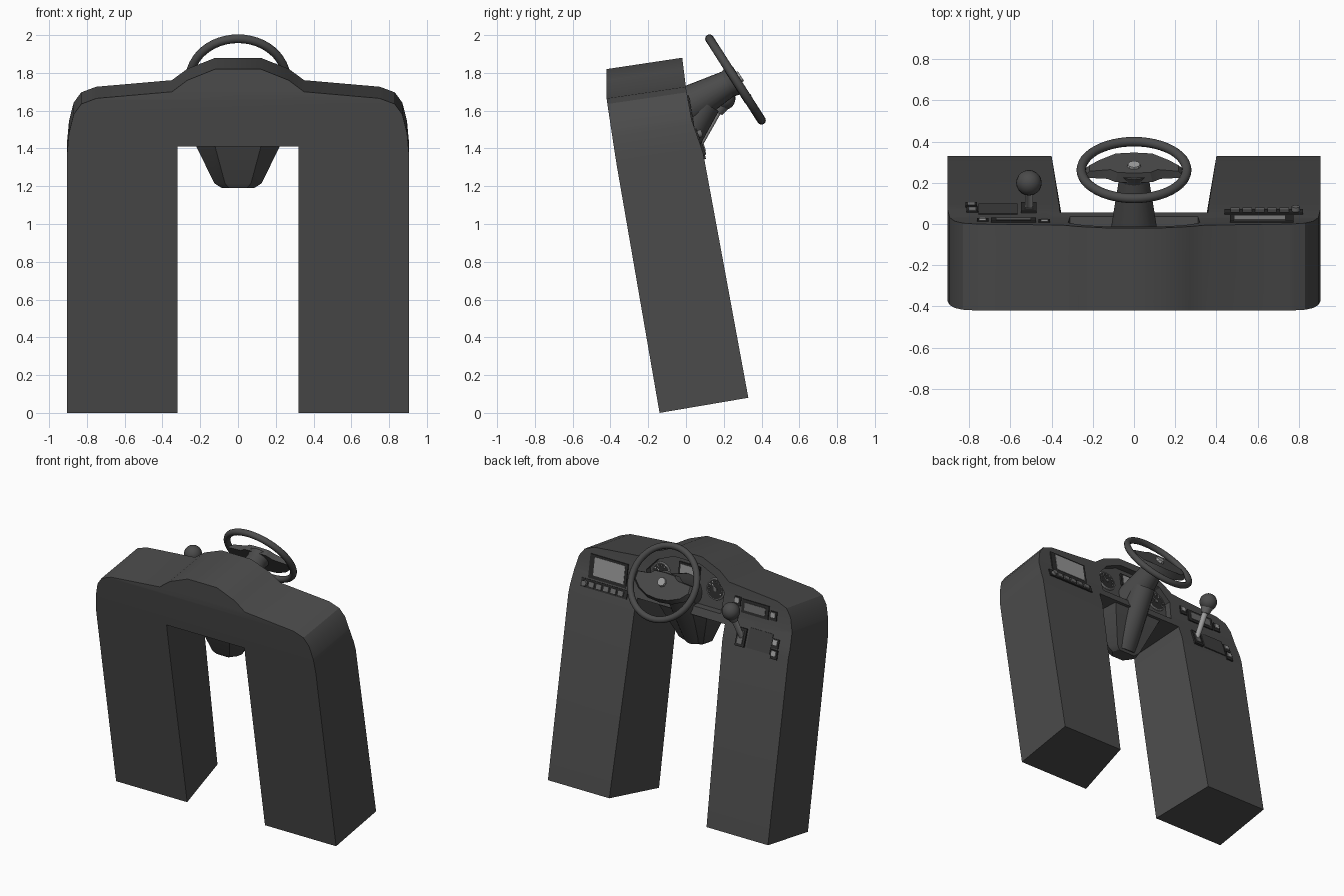
import bpy, bmesh, math
from mathutils import Vector, Matrix

if "Cube" in bpy.data.objects:
    bpy.data.objects.remove(bpy.data.objects["Cube"])


def material(name, v):
    m = bpy.data.materials.new(name)
    m.diffuse_color = (v, v, v, 1)
    m.use_nodes = True
    m.node_tree.nodes["Principled BSDF"].inputs["Base Color"].default_value = m.diffuse_color
    return m


BODY = material("dark grey plastic", 0.07)
TRIM = material("charcoal trim", 0.05)
BLACK = material("soft black", 0.025)
METAL = material("light metal", 0.36)
SCREEN = material("pale screen", 0.30)
MID = material("mid grey", 0.14)


def interp(table, z):
    for (z0, y0), (z1, y1) in zip(table, table[1:]):
        if z <= z1 or (z1, y1) == table[-1]:
            return y0 + (y1 - y0) * (z - z0) / (z1 - z0)


FRONT = [(0.08, 0.33), (1.38, 0.09), (1.55, 0.03), (1.72, 0.0), (1.88, -0.02)]
REAR = [(0, -0.14), (1.33, -0.37), (1.66, -0.42), (1.83, -0.42)]


def face_y(z):
    return interp(FRONT, z)


def tilt(z):
    return math.atan2(face_y(z - 0.03) - face_y(z + 0.03), 0.06)


def finish(bm, name, mat, smooth=True):
    bmesh.ops.recalc_face_normals(bm, faces=bm.faces)
    me = bpy.data.meshes.new(name)
    bm.to_mesh(me)
    bm.free()
    ob = bpy.data.objects.new(name, me)
    bpy.context.collection.objects.link(ob)
    me.materials.append(mat)
    if smooth:
        bpy.ops.object.select_all(action='DESELECT')
        ob.select_set(True)
        bpy.context.view_layer.objects.active = ob
        bpy.ops.object.shade_smooth_by_angle(angle=math.radians(32))
    return ob


def prism(pts, depth):
    """Polygon in x,z extruded along +y."""
    bm = bmesh.new()
    f = bm.faces.new([bm.verts.new((x, 0, z)) for x, z in pts])
    r = bmesh.ops.extrude_face_region(bm, geom=[f])
    for v in r['geom']:
        if isinstance(v, bmesh.types.BMVert):
            v.co.y = depth
    return bm


def rod(name, a, b, r1, r2, mat, n=20):
    a, b = Vector(a), Vector(b)
    bm = bmesh.new()
    rot = (b - a).to_track_quat('Z', 'Y').to_matrix().to_4x4()
    bmesh.ops.create_cone(bm, cap_ends=True, segments=n, radius1=r1, radius2=r2,
                          depth=(b - a).length, matrix=Matrix.Translation((a + b) / 2) @ rot)
    return finish(bm, name, mat)


def on_face(name, x, z, w, h, d, mat, sink=0.0):
    """Box lying on the sloping driver-side face."""
    bm = bmesh.new()
    m = Matrix.Translation((x, face_y(z) - sink, z)) @ Matrix.Rotation(tilt(z), 4, 'X')
    bmesh.ops.create_cube(bm, size=1, matrix=m @ Matrix.Diagonal((w, d * 2, h, 1)))
    return finish(bm, name, mat, False)


def torus(name, R, r, m, mat, nu=48, nv=12):
    bm = bmesh.new()
    ring = [[bm.verts.new(m @ Vector(((R + r * math.cos(q)) * math.cos(p),
                                      (R + r * math.cos(q)) * math.sin(p), r * math.sin(q))))
             for q in [2 * math.pi * j / nv for j in range(nv)]]
            for p in [2 * math.pi * i / nu for i in range(nu)]]
    for i in range(nu):
        for j in range(nv):
            a, b = ring[i], ring[(i + 1) % nu]
            bm.faces.new((a[j], b[j], b[(j + 1) % nv], a[(j + 1) % nv]))
    return finish(bm, name, mat)


# dashboard body: arch outline, sheared so that it leans back
half = [(0.32, 1.41), (0.32, 0), (0.905, 0), (0.905, 1.37), (0.895, 1.48), (0.87, 1.58),
        (0.83, 1.635), (0.75, 1.665), (0.35, 1.70), (0.27, 1.76), (0.12, 1.82)]
bm = prism(half + [(-x, z) for x, z in reversed(half)], 1)
for zc in (1.31, 1.49, 1.655):
    bmesh.ops.bisect_plane(bm, geom=bm.verts[:] + bm.edges[:] + bm.faces[:], dist=1e-5,
                           plane_co=(0, 0, zc), plane_no=(0, 0, 1))
for v in bm.verts:
    x, y, z = v.co
    if y < 0.5:
        v.co.y = interp(REAR, z)
    else:
        if abs(abs(x) - 0.32) < 0.005 and z < 1.42:
            v.co.x = math.copysign(0.40 - 0.04 * z / 1.41, x)
        v.co.z = z + 0.06 + 0.02 * (1 - z / 1.82)
        v.co.y = face_y(v.co.z)
body = finish(bm, "dashboard_body", BODY)

# recess for the instruments under the cowl
rec = [(0.31, 1.53), (0.32, 1.68), (0.24, 1.77), (0.11, 1.825)]
bm = prism(rec + [(-x, z) for x, z in reversed(rec)], 1)
for v in bm.verts:
    v.co.y = 0.4 if v.co.y > 0.5 else face_y(v.co.z) - 0.05
cutter = finish(bm, "recess_cutter", TRIM, False)
cutter.hide_render = True
mod = body.modifiers.new("recess", 'BOOLEAN')
mod.operation = 'DIFFERENCE'
mod.solver = 'EXACT'
mod.object = cutter
bpy.context.view_layer.objects.active = body
bpy.ops.object.modifier_apply(modifier=mod.name)
bpy.data.objects.remove(cutter)

# gauges: dial, rim, ticks and needle
for s in (-1, 1):
    x, z = s * 0.225, 1.665
    m = (Matrix.Translation((x, face_y(z) - 0.04, z))
         @ Matrix.Rotation(tilt(z) - math.pi / 2, 4, 'X'))
    rod("gauge_dial", m @ Vector((0, 0, -0.015)), m @ Vector((0, 0, 0.006)), 0.07, 0.07, BLACK, 28)
    torus("gauge_rim", 0.07, 0.007, m, METAL, 32, 8)
    for k in range(9):
        a = math.radians(-30 + 30 * k)
        d = Vector((math.cos(a), -math.sin(a), 0))
        rod("gauge_tick", m @ (d * 0.046 + Vector((0, 0, 0.007))),
            m @ (d * 0.06 + Vector((0, 0, 0.007))), 0.003, 0.003, METAL, 4)
    rod("gauge_needle", m @ Vector((0, 0, 0.008)), m @ Vector((0.03, -0.03, 0.008)),
        0.004, 0.002, METAL, 4)
    rod("gauge_hub", m @ Vector((0, 0, 0)), m @ Vector((0, 0, 0.012)), 0.014, 0.014, MID, 12)
on_face("centre_display_frame", 0, 1.735, 0.17, 0.095, 0.012, BLACK, 0.045)
on_face("centre_display", 0, 1.735, 0.14, 0.07, 0.015, SCREEN, 0.045)

# right panel: screen and button row
on_face("screen_frame", 0.62, 1.595, 0.31, 0.17, 0.008, BLACK)
on_face("screen", 0.61, 1.60, 0.25, 0.13, 0.011, SCREEN)
on_face("button_strip", 0.63, 1.475, 0.38, 0.06, 0.008, BLACK)
for i in range(5):
    on_face("button", 0.49 + 0.06 * i, 1.475, 0.045, 0.038, 0.018, MID)
rod("dial_knob", (0.785, 0.05, 1.47), (0.785, 0.085, 1.482), 0.022, 0.02, MID, 16)

# left panel: storage slot, switches and shift plate
on_face("slot_frame", -0.585, 1.63, 0.22, 0.095, 0.008, BLACK)
on_face("slot_lid", -0.585, 1.63, 0.17, 0.055, 0.012, MID)
for x, z in ((-0.435, 1.65), (-0.735, 1.62), (-0.785, 1.445), (-0.79, 1.375)):
    on_face("switch_frame", x, z, 0.055, 0.065, 0.007, BLACK)
    on_face("switch_rocker", x, z + 0.008, 0.035, 0.035, 0.014, METAL)
on_face("shift_plate", -0.66, 1.435, 0.19, 0.14, 0.005, TRIM)
on_face("lever_base", -0.51, 1.425, 0.075, 0.13, 0.012, BLACK)
on_face("lever_gate", -0.51, 1.425, 0.04, 0.09, 0.018, MID)

# gear lever
rod("gear_lever", (-0.51, 0.07, 1.42), (-0.51, 0.19, 1.64), 0.018, 0.022, METAL)
rod("lever_collar", (-0.51, 0.165, 1.59), (-0.51, 0.185, 1.63), 0.03, 0.045, MID)
bm = bmesh.new()
bmesh.ops.create_uvsphere(bm, u_segments=20, v_segments=12, radius=0.062,
                          matrix=Matrix.Translation((-0.51, 0.20, 1.665)))
finish(bm, "gear_knob", BODY)

# steering column and the flared shroud below it
rod("column_cover", (0, 0.235, 1.75), (0, -0.04, 1.595), 0.07, 0.115, BODY, 24)
rod("lower_column", (0, 0.10, 1.64), (0, -0.13, 1.24), 0.085, 0.095, BODY, 24)
bm = bmesh.new()
for z, w, y0, y1 in ((1.47, 0.25, -0.30, 0.04), (1.215, 0.125, -0.20, -0.06), (1.19, 0.085, -0.18, -0.08)):
    for s in (-1, 1):
        bm.verts.new((s * w * 0.55, y0, z))
        bm.verts.new((s * w, (y0 + y1) / 2, z))
        bm.verts.new((s * w * 0.8, y1, z))
bmesh.ops.convex_hull(bm, input=bm.verts[:])
finish(bm, "column_shroud", BODY)

# steering wheel: rim, spoke pad and centre cap, in the tilted wheel plane
n = Vector((0, 0.843, 0.538))
u = Vector((0, -0.538, 0.843))
wheel = Matrix.Translation((0, 0.262, 1.765)) @ Matrix(
    ((-1, 0, 0, 0), (0, u.y, n.y, 0), (0, u.z, n.z, 0), (0, 0, 0, 1)))
torus("wheel_rim", 0.256, 0.023, wheel, BODY)
pad = [(0.0, 0.075), (0.09, 0.07), (0.13, 0.04), (0.245, 0.03), (0.247, -0.03),
       (0.19, -0.085), (0.10, -0.125), (0.0, -0.135)]
bm = prism(pad + [(-x, z) for x, z in pad[-2:0:-1]], 0.035)
for v in bm.verts:
    k = 1 - 0.12 * (v.co.y > 0.01)
    inner = 0.015 if abs(v.co.x) < 0.15 else 0.0
    v.co = wheel @ Vector((v.co.x * k, v.co.z * k, v.co.y - 0.025 + inner * (v.co.y > 0.01)))
finish(bm, "wheel_spoke_pad", BODY)
rod("wheel_hub", wheel @ Vector((0, 0, -0.06)), wheel @ Vector((0, 0, 0)), 0.07, 0.085, BODY)
rod("wheel_cap", wheel @ Vector((0, 0, 0.01)), wheel @ Vector((0, 0, 0.034)), 0.036, 0.03, METAL, 8)
